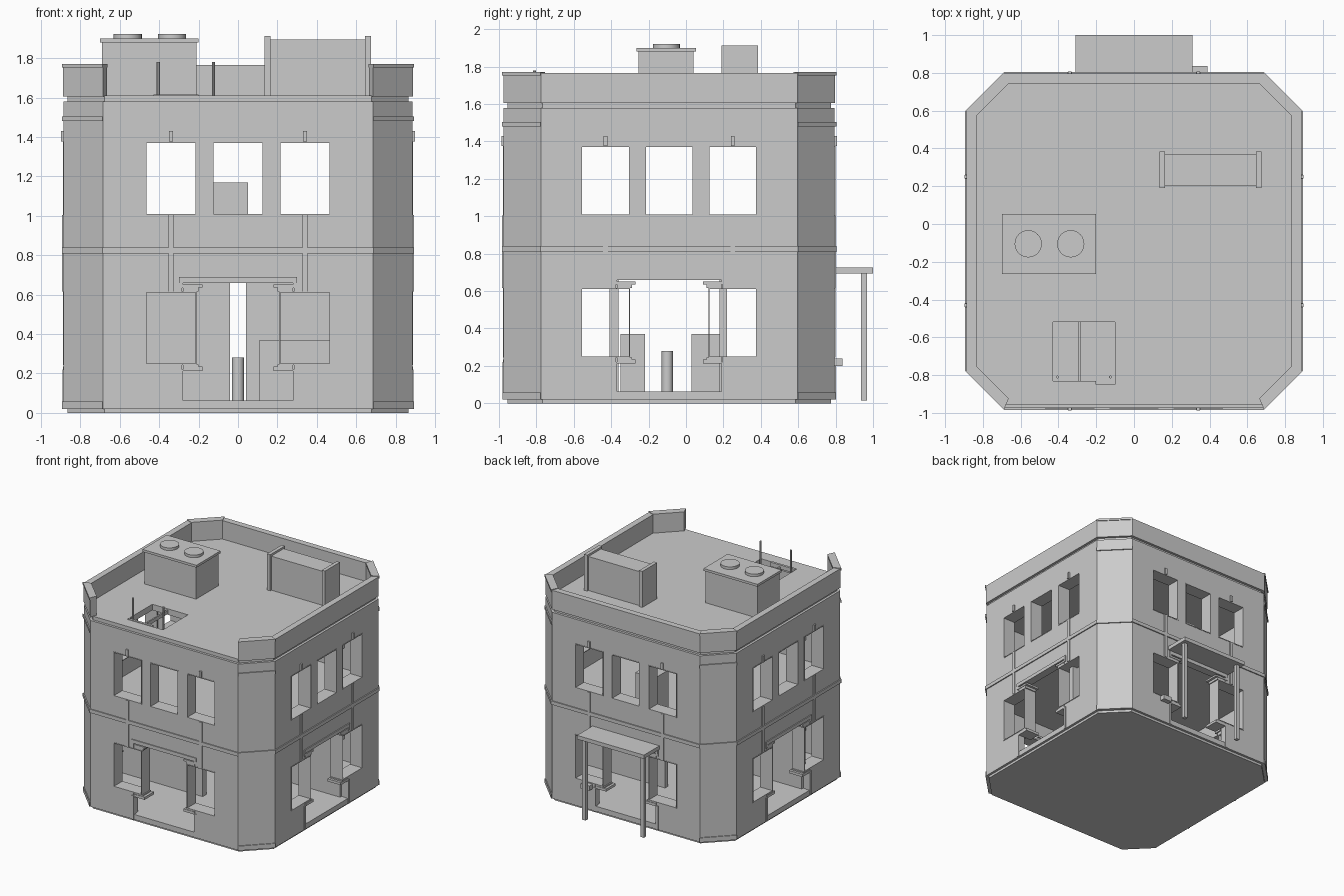
import bpy, bmesh, math
from mathutils import Matrix, Vector

cube = bpy.data.objects.get("Cube")
if cube:
    bpy.data.objects.remove(cube, do_unlink=True)

HALF, CUT = 0.885, 0.2          # wall distance from centre, corner cut
CENTRE_Y = -0.09

grey = bpy.data.materials.new("light grey")
grey.use_nodes = True
grey.diffuse_color = (0.6, 0.6, 0.6, 1)
grey.node_tree.nodes["Principled BSDF"].inputs["Base Color"].default_value = (0.6, 0.6, 0.6, 1)


def rect(x0, x1, y0, y1):
    return [(x0, y0), (x1, y0), (x1, y1), (x0, y1)]


def octagon(d=0.0):
    """Corner-cut square outline, offset outward by d."""
    h = HALF + d
    c = h - CUT - 0.586 * d
    quarter = [(c, -h), (h, -c)]
    pts = []
    for k in range(4):
        for p in quarter:
            q = Matrix.Rotation(k * math.pi / 2, 2) @ Vector(p)
            pts.append((q.x, q.y + CENTRE_Y))
    return pts


def circle(x, y, r, n=24):
    return [(x + r * math.cos(math.tau * i / n), y + r * math.sin(math.tau * i / n)) for i in range(n)]


def part(name, prisms):
    """One object from a list of (outline, bottom, top) prisms."""
    bm = bmesh.new()
    for outline, z0, z1 in prisms:
        low = [bm.verts.new((x, y, z0)) for x, y in outline]
        high = [bm.verts.new((x, y, z1)) for x, y in outline]
        bm.faces.new(low[::-1])
        bm.faces.new(high)
        for i in range(len(low)):
            j = (i + 1) % len(low)
            bm.faces.new((low[i], low[j], high[j], high[i]))
    bmesh.ops.recalc_face_normals(bm, faces=bm.faces)
    mesh = bpy.data.meshes.new(name)
    bm.to_mesh(mesh)
    bm.free()
    mesh.materials.append(grey)
    ob = bpy.data.objects.new(name, mesh)
    bpy.context.collection.objects.link(ob)
    return ob


def cut(target, prisms):
    cutter = part("cutter", prisms)
    cutter.hide_render = True
    mod = target.modifiers.new("cut", "BOOLEAN")
    mod.operation, mod.solver, mod.object = "DIFFERENCE", "EXACT", cutter
    bpy.context.view_layer.update()
    graph = bpy.context.evaluated_depsgraph_get()
    mesh = bpy.data.meshes.new_from_object(target.evaluated_get(graph))
    target.modifiers.clear()
    target.data = mesh
    bpy.data.objects.remove(cutter, do_unlink=True)


def ring(outer, inner, z0, z1, sides=range(8)):
    """Band segments; even sides are corners, odd sides are walls, 7 is the front."""
    a, b = octagon(outer), octagon(inner)
    return [([a[i], a[(i + 1) % 8], b[(i + 1) % 8], b[i]], z0, z1) for i in sides]


def wall_box(k, u0, u1, d0, d1, z0, z1):
    """Box on wall k: u along the wall, d outward from its face."""
    rot = Matrix.Rotation(k * math.pi / 2, 2)
    pts = [rot @ Vector(p) for p in rect(u0, u1, -HALF - d1, -HALF - d0)]
    return ([(p.x, p.y + CENTRE_Y) for p in pts], z0, z1)


def all_walls(*args):
    return [wall_box(k, *args) for k in range(4)]


def both(u0, u1, *rest):
    """Mirrored pair on each of the four walls."""
    return all_walls(u0, u1, *rest) + all_walls(-u1, -u0, *rest)


# Hollow two-storey shell with window, doorway and roof hatch openings
HATCH = rect(-0.43, -0.10, -0.85, -0.52)
shell = part("walls", [(octagon(), 0.02, 1.58)])
cut(shell, [(octagon(-0.06), 0.06, 0.80), (octagon(-0.06), 0.83, 1.56)])
COLUMNS = (-0.34, 0.0, 0.34)
W = 0.125
for k in range(4):
    holes = [wall_box(k, u - W, u + W, -0.2, 0.1, 1.01, 1.37) for u in COLUMNS]
    holes += [wall_box(k, u - W, u + W, -0.2, 0.1, 0.25, 0.61) for u in COLUMNS[::2]]
    cut(shell, holes)
    cut(shell, [wall_box(k, -0.285, 0.285, -0.2, 0.1, 0.063, 0.66)])
cut(shell, [(HATCH, 1.4, 1.7)])
deck = part("roof_deck", [(octagon(-0.02), 1.575, 1.61)])
cut(deck, [(HATCH, 1.4, 1.7)])
part("base_plate", [(octagon(-0.02), 0.0, 0.022)])

# Horizontal bands, cornice and parapet (open along the front)
part("floor_band", ring(0.009, -0.01, 0.81, 0.84))
part("corner_band", ring(0.009, -0.01, 1.48, 1.505, range(0, 8, 2)))
part("base_band", ring(0.007, -0.01, 0.02, 0.058, range(0, 8, 2)))
part("parapet", ring(0.002, -0.05, 1.605, 1.765, range(7)))
part("corner_parapet_cap", ring(0.009, -0.052, 1.752, 1.77, range(0, 8, 2)))

# Window linings
T = 0.006
lining = []
for u in COLUMNS:
    levels = [(1.01, 1.37)] + ([(0.25, 0.61)] if u else [])
    for z0, z1 in levels:
        for a, b, c, e in ((u - W - T, u - W, z0 - T, z1 + T), (u + W, u + W + T, z0 - T, z1 + T),
                           (u - W, u + W, z0 - T, z0), (u - W, u + W, z1, z1 + T)):
            lining += all_walls(a, b, -0.11, 0.003, c, e)
part("window_linings", lining)

# Flat strips above, between and below the windows
part("wall_strips", both(0.327, 0.353, -0.01, 0.008, 0.616, 1.004)
     + both(0.33, 0.35, -0.01, 0.012, 1.376, 1.43)
     + both(0.28, 0.30, -0.03, 0.006, 0.02, 0.22))

# Doorway header and the stepped sills and caps at its sides
part("door_headers", all_walls(-0.30, 0.30, -0.05, 0.008, 0.66, 0.69)
     + both(0.28, 0.30, -0.03, 0.006, 0.635, 0.66))
part("jamb_sills", both(0.18, 0.28, -0.12, 0.004, 0.213, 0.235)
     + both(0.20, 0.28, -0.11, 0.0, 0.235, 0.245))
part("jamb_caps", both(0.18, 0.28, -0.12, 0.004, 0.636, 0.652)
     + both(0.20, 0.28, -0.11, 0.0, 0.616, 0.636))

# Rear porch and shelf
part("porch_roof", [(rect(-0.31, 0.31, 0.79, 1.0), 0.695, 0.727)])
part("porch_posts", [(rect(s * 0.27 - 0.016, s * 0.27 + 0.016, 0.935, 0.967), 0.015, 0.70) for s in (-1, 1)])
part("rear_shelf", [(rect(0.31, 0.39, 0.78, 0.837), 0.2, 0.24)])

# Interior
part("partitions", [(rect(-0.82, -0.04, -0.41, -0.36), 0.055, 0.805),
                    (rect(0.04, 0.82, 0.18, 0.22), 0.055, 0.805)])
part("counters", [(rect(0.11, 0.5, -0.35, -0.22), 0.055, 0.37),
                  (rect(-0.5, -0.11, 0.03, 0.18), 0.055, 0.37)])
part("crate", [(rect(-0.13, 0.05, 0.42, 0.6), 0.825, 1.17)])
part("stub_column", [(circle(0, -0.1, 0.03), 0.055, 0.28)])

# Roof hatch bars and poles
part("hatch_bars", [(rect(-0.295, -0.283, -0.85, -0.52), 1.57, 1.6),
                    (rect(-0.43, -0.2, -0.852, -0.832), 1.58, 1.615)])
part("hatch_poles", [(circle(x, -0.81, 0.008, 8), 1.56, 1.78) for x in (-0.405, -0.125)])

# Roof machinery: vent box and a long box with end plates
part("vent_box", [(rect(-0.69, -0.21, -0.255, 0.04), 1.6, 1.885)])
part("vent_lid", [(rect(-0.70, -0.20, -0.265, 0.053), 1.88, 1.9)])
part("vent_caps", [(circle(x, -0.105, 0.072), 1.895, 1.922) for x in (-0.56, -0.335)])
part("long_box", [(rect(0.15, 0.66, 0.205, 0.37), 1.6, 1.895)])
part("long_box_ends", [(rect(x, x + 0.03, 0.19, 0.385), 1.6, 1.912) for x in (0.135, 0.645)])

# Smooth the round parts, keeping sharp edges
for ob in bpy.context.scene.objects:
    ob.select_set(ob.name in ("vent_caps", "stub_column"))
bpy.context.view_layer.objects.active = bpy.data.objects["vent_caps"]
bpy.ops.object.shade_smooth_by_angle()
